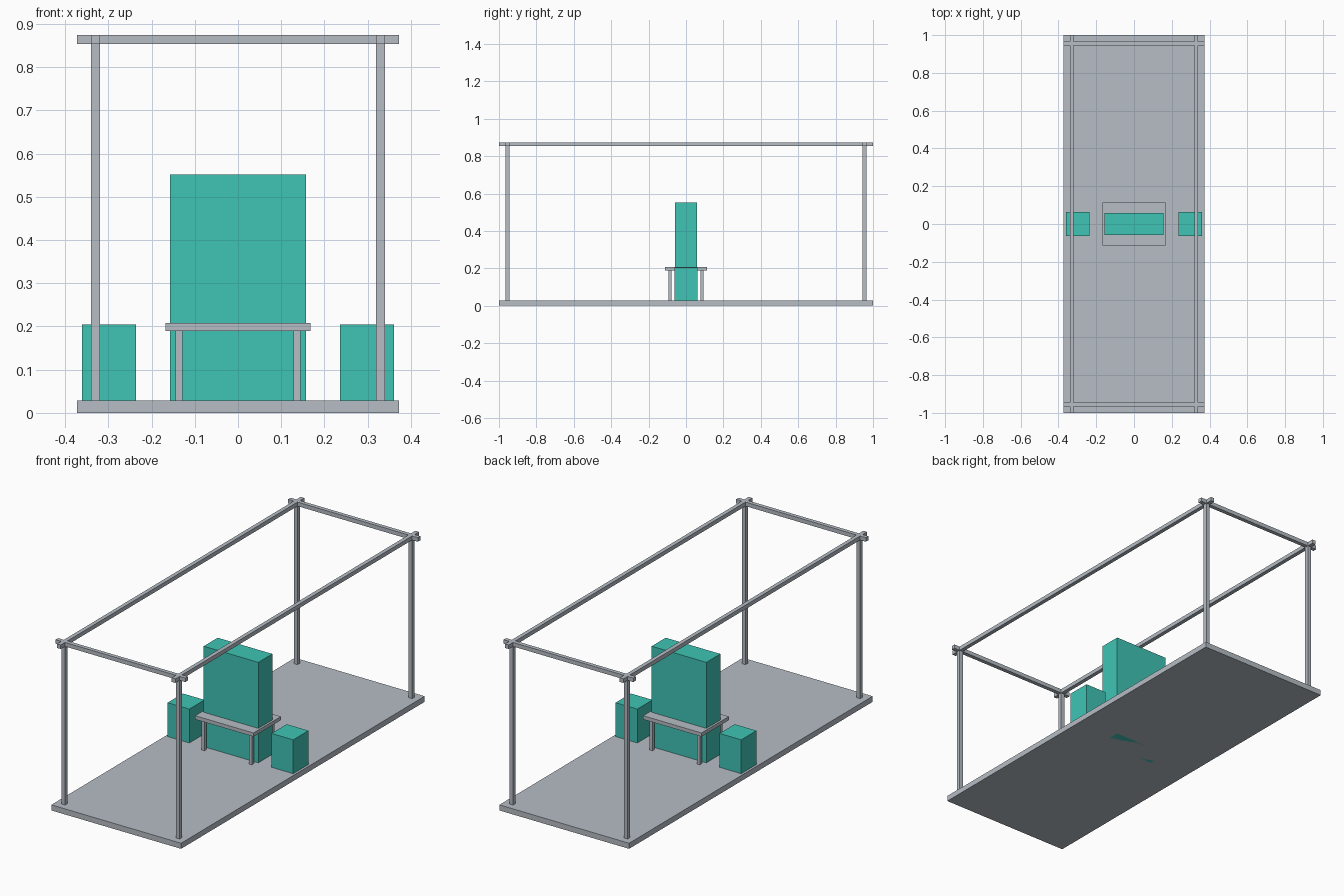
import bpy

if "Cube" in bpy.data.objects:
    bpy.data.objects.remove(bpy.data.objects["Cube"])


def material(name, rgb):
    m = bpy.data.materials.new(name)
    m.diffuse_color = (*rgb, 1.0)
    m.use_nodes = True
    m.node_tree.nodes["Principled BSDF"].inputs["Base Color"].default_value = m.diffuse_color
    return m


grey = material("grey", (0.47, 0.51, 0.56))
teal = material("teal", (0.05, 0.55, 0.46))


def box(name, lo, hi, mat):
    """Axis-aligned box between two corners."""
    bpy.ops.mesh.primitive_cube_add(size=1, location=[(a + b) / 2 for a, b in zip(lo, hi)])
    ob = bpy.context.object
    ob.name = name
    ob.scale = [b - a for a, b in zip(lo, hi)]
    bpy.ops.object.transform_apply(location=False, rotation=False, scale=True)
    ob.data.materials.append(mat)
    return ob


def span(a, b, sign):
    """Mirror an interval to the chosen side."""
    return (a, b) if sign > 0 else (-b, -a)


W, FLOOR, TOP = 0.373, 0.029, 0.874
BEAM_Z = 0.853

# Floor slab
box("floor", (-W, -1, 0), (W, 1, FLOOR), grey)

# Open frame: crossing beams and corner posts
for sx, side in ((-1, "left"), (1, "right")):
    x0, x1 = span(0.319, 0.340, sx)
    box(f"long_beam_{side}", (x0, -1, BEAM_Z), (x1, 1, TOP), grey)
    for sy, end in ((-1, "front"), (1, "back")):
        y0, y1 = span(0.944, 0.965, sy)
        box(f"post_{end}_{side}", (x0, y0, FLOOR), (x1, y1, BEAM_Z), grey)
for sy, end in ((-1, "front"), (1, "back")):
    y0, y1 = span(0.944, 0.965, sy)
    box(f"cross_beam_{end}", (-W, y0, BEAM_Z), (W, y1, TOP), grey)

# Table
box("table_top", (-0.168, -0.1125, 0.189), (0.168, 0.1125, 0.208), grey)
for sx, side in ((-1, "left"), (1, "right")):
    x0, x1 = span(0.128, 0.145, sx)
    for sy, end in ((-1, "front"), (1, "back")):
        y0, y1 = span(0.077, 0.094, sy)
        box(f"table_leg_{end}_{side}", (x0, y0, FLOOR), (x1, y1, 0.189), grey)

# Tall centre block passing through the table, with a small block on each side
box("centre_block", (-0.157, -0.0575, 0.0), (0.157, 0.0575, 0.551), teal)
for sx, side in ((-1, "left"), (1, "right")):
    x0, x1 = span(0.236, 0.361, sx)
    box(f"side_block_{side}", (x0, -0.0625, FLOOR), (x1, 0.0625, 0.205), teal)
